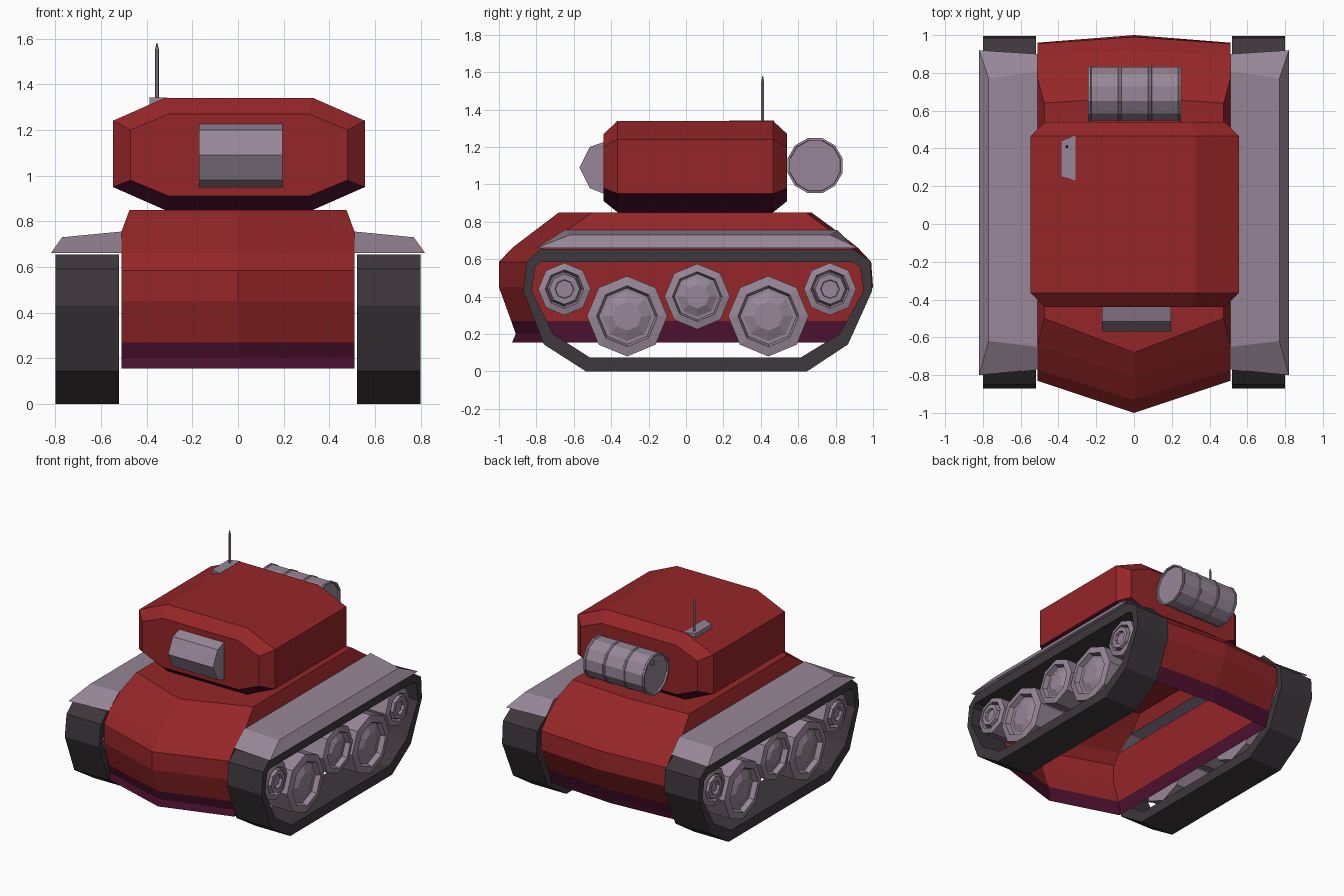
import bpy, bmesh, math

if "Cube" in bpy.data.objects:
    bpy.data.objects.remove(bpy.data.objects["Cube"])


def material(name, color):
    m = bpy.data.materials.new(name)
    m.diffuse_color = (*color, 1)
    m.use_nodes = True
    m.node_tree.nodes["Principled BSDF"].inputs["Base Color"].default_value = m.diffuse_color
    return m


RED = material("red paint", (0.30, 0.019, 0.021))
PURPLE = material("dark purple", (0.072, 0.005, 0.028))
MAUVE = material("mauve metal", (0.31, 0.24, 0.31))
DARK = material("dark rubber", (0.048, 0.038, 0.045))


def loft(name, rings, mats, start=True, end=True, wrap=False, mirror=False, rule=None, drop=None):
    """Skin a list of equal-length vertex rings; rule(face) picks the material slot."""
    bm = bmesh.new()
    rows = [[bm.verts.new(p) for p in r] for r in rings]
    n = len(rows[0])
    pairs = list(zip(rows, rows[1:]))
    if wrap:
        pairs.append((rows[-1], rows[0]))
    for a, b in pairs:
        for i in range(n):
            j = (i + 1) % n
            bm.faces.new((a[i], a[j], b[j], b[i]))
    if start and not wrap:
        bm.faces.new(rows[0])
    if end and not wrap:
        bm.faces.new(rows[-1])
    bmesh.ops.recalc_face_normals(bm, faces=bm.faces)
    bm.normal_update()
    if rule:
        for f in bm.faces:
            f.material_index = rule(f)
    if drop:
        bmesh.ops.delete(bm, geom=[f for f in bm.faces if drop(f)], context='FACES')
    me = bpy.data.meshes.new(name)
    bm.to_mesh(me)
    bm.free()
    for m in mats:
        me.materials.append(m)
    ob = bpy.data.objects.new(name, me)
    bpy.context.collection.objects.link(ob)
    if mirror:
        ob.modifiers.new("Mirror", 'MIRROR').use_mirror_merge = False
    return ob


def disc(x, cy, cz, r, n, turn=0.0):
    """Regular polygon in the plane of constant x."""
    return [(x, cy + r * math.cos(2 * math.pi * (i + turn) / n),
             cz + r * math.sin(2 * math.pi * (i + turn) / n)) for i in range(n)]


# Hull: pointed-bow rings from top to bottom, open underneath
# (z, half width, front side y, front centre y, back side y, back centre y)
levels = [(.85, .475, -.50, -.68, .64, .67),
          (.755, .51, -.64, -.805, .77, .80),
          (.66, .51, -.77, -.93, .89, .92),
          (.585, .51, -.83, -1.0, .955, .99),
          (.45, .51, -.83, -1.0, .96, 1.0),
          (.27, .51, -.78, -.935, .87, .90),
          (.20, .51, -.76, -.91, .845, .88),
          (.155, .51, -.77, -.93, .835, .87)]
loft("hull",
     [[(w, fs, z), (w, bs, z), (0, bc, z), (-w, bs, z), (-w, fs, z), (0, fc, z)]
      for z, w, fs, fc, bs, bc in levels],
     [RED, PURPLE], end=False,
     rule=lambda f: int(f.calc_center_median().z < .26),
     # side openings hidden behind the fenders
     drop=lambda f: abs(f.normal.x) > .99 and .68 < f.calc_center_median().z < .74)

# Fenders: sloped covers over the tracks
loft("fender",
     [[(.82, -.80, .66), (.51, -.77, .66), (.51, .90, .66), (.82, .92, .66)],
      [(.77, -.62, .73), (.51, -.65, .755), (.51, .81, .755), (.77, .77, .73)]],
     [MAUVE], start=False, mirror=True, drop=lambda f: f.normal.x < -.9)

# Tracks: closed bands with an inner and outer outline
outer = [(-.535, 0), (.647, 0), (.866, .144), (.995, .43), (.985, .59),
         (.89, .655), (-.775, .655), (-.85, .59), (-.87, .43), (-.76, .144)]
inner = [(-.515, .075), (.615, .075), (.82, .20), (.95, .43), (.93, .56),
         (.89, .585), (-.775, .585), (-.805, .56), (-.825, .43), (-.71, .20)]
loft("track",
     [[(x, y, z) for y, z in loop] for x, loop in
      ((.52, outer), (.80, outer), (.80, inner), (.52, inner))],
     [DARK], wrap=True, mirror=True)

# Wheels: octagonal, dished rim with a raised hub
for k, (y, z, r) in enumerate([(-.315, .295, .215), (.44, .295, .215), (.06, .40, .175),
                               (-.65, .44, .14), (.77, .44, .14)]):
    if r > .15:
        prof = [(.53, 1), (.77, 1), (.78, .76), (.745, .70), (.745, .62), (.77, .36)]
    else:
        prof = [(.53, 1), (.76, 1), (.77, .74), (.74, .66), (.78, .58), (.78, .36), (.76, .34)]
    loft(f"wheel_{k + 1}", [disc(x, y, z, r * s, 8) for x, s in prof], [MAUVE], mirror=True)


# Turret: octagonal body with bevelled front and back, purple underside
def octagon(y, w, wi, z0, z1, z2, z3):
    c = .004
    return [(c + x, y, z) for x, z in ((-wi, z0), (wi, z0), (w, z1), (w, z2),
                                       (wi, z3), (-wi, z3), (-w, z2), (-w, z1))]


big = (.552, .325, .85, .95, 1.24, 1.34)
small = (.475, .305, .91, .98, 1.20, 1.27)
loft("turret", [octagon(-.44, *small), octagon(-.365, *big),
                octagon(.465, *big), octagon(.54, *small)],
     [RED, PURPLE], rule=lambda f: int(f.normal.z < -.2))

# Faceted gun shield block on the turret front
shield = [(-.43, 1.225), (-.44, 1.225), (-.515, 1.20), (-.57, 1.09),
          (-.515, .98), (-.44, .95), (-.43, .95)]
loft("gun_shield", [[(x, y, z) for y, z in shield] for x in (-.17, .195)], [MAUVE])

# Fuel drum across the turret back, with rolled ribs and recessed lids
drum = [(-.23, .138), (-.243, .14), (-.243, .152), (-.23, .152), (-.225, .147), (-.085, .147),
        (-.08, .152), (-.07, .152), (-.065, .147), (.075, .147), (.08, .152), (.09, .152),
        (.095, .147), (.232, .147), (.237, .152), (.25, .152), (.25, .14), (.237, .138)]
loft("fuel_drum", [disc(x, .69, 1.10, r, 12, .5) for x, r in drum], [MAUVE])
loft("drum_bung", [disc(x, .72, 1.19, .02, 8) for x in (-.225, -.24)], [MAUVE])

# Antenna and its base plate
plate = [(-.387, .25), (-.31, .23), (-.31, .47), (-.387, .44)]
loft("antenna_base", [[(x, y, z) for x, y in plate] for z in (1.305, 1.342)], [MAUVE])
loft("antenna",
     [[(-.355 + r * math.cos(a * math.pi / 3), .41 + r * math.sin(a * math.pi / 3), z)
       for a in range(6)] for z, r in ((1.33, .009), (1.55, .009), (1.58, .002))], [MAUVE])
